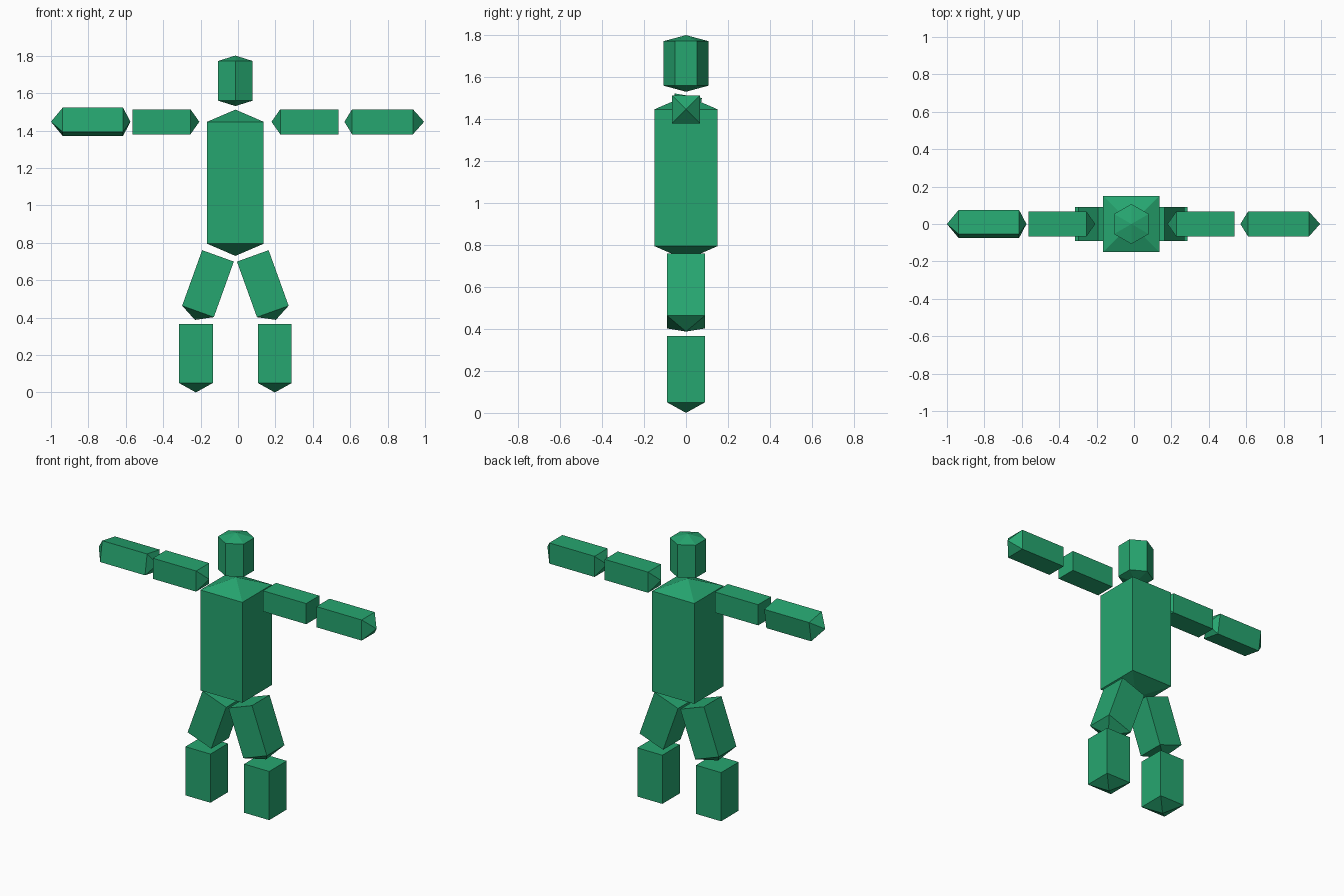
import bpy, bmesh, math
from mathutils import Vector

if "Cube" in bpy.data.objects:
    bpy.data.objects.remove(bpy.data.objects["Cube"])

green = bpy.data.materials.new("green")
green.diffuse_color = (0.0194, 0.381, 0.162, 1)
green.use_nodes = True
green.node_tree.nodes["Principled BSDF"].inputs["Base Color"].default_value = green.diffuse_color
MID = -0.014  # symmetry line of the body


def block(name, a, b, radius, cap_a=0, cap_b=0, sides=4, roll=0):
    """Prism from a to b; each end is flat or a pyramid of the given height."""
    a, b = Vector(a), Vector(b)
    d = (b - a).normalized()
    v = Vector((0, 1, 0))
    u = v.cross(d)
    bm = bmesh.new()
    rings = []
    for c in (a, b):
        ring = []
        for k in range(sides):
            t = 2 * math.pi * k / sides + roll
            ring.append(bm.verts.new(c + radius * (math.cos(t) * u + math.sin(t) * v)))
        rings.append(ring)
    for k in range(sides):
        n = (k + 1) % sides
        bm.faces.new((rings[0][k], rings[0][n], rings[1][n], rings[1][k]))
    for ring, tip, h in ((rings[0], a - d * cap_a, cap_a), (rings[1], b + d * cap_b, cap_b)):
        if h:
            p = bm.verts.new(tip)
            for k in range(sides):
                bm.faces.new((ring[k], ring[(k + 1) % sides], p))
        else:
            bm.faces.new(ring)
    bmesh.ops.recalc_face_normals(bm, faces=bm.faces)
    me = bpy.data.meshes.new(name)
    bm.to_mesh(me)
    bm.free()
    me.materials.append(green)
    ob = bpy.data.objects.new(name, me)
    bpy.context.collection.objects.link(ob)
    return ob


R2 = math.sqrt(2)
Q = math.pi / 4

# Torso and six-sided head
block("torso", (MID, 0, 0.795), (MID, 0, 1.447), 0.151 * R2, 0.065, 0.065, roll=Q)
block("head", (MID, 0, 1.56), (MID, 0, 1.772), 0.107, 0.029, 0.029, sides=6, roll=math.pi / 2)

# Upper arms and legs, mirrored about the body line
ARM_Z = 1.447
for s, side in ((-1, "left"), (1, "right")):
    block(side + "_upper_arm", (MID + s * 0.24, 0, ARM_Z), (MID + s * 0.551, 0, ARM_Z),
          0.067 * R2, 0.047, 0, roll=Q)
    block(side + "_thigh", (MID + s * 0.093, 0, 0.73), (MID + s * 0.2, 0, 0.433),
          0.09 * R2, 0, 0.048, roll=Q)
    block(side + "_shin", (MID + s * 0.211, 0, 0.366), (MID + s * 0.211, 0, 0.05),
          0.09 * R2, 0, 0.05, roll=Q)

# Forearms, one of them twisted slightly
block("left_forearm", (-0.615, 0, ARM_Z), (-0.937, 0, ARM_Z), 0.066 * R2, 0.04, 0.063,
      roll=Q + math.radians(9.5))
block("right_forearm", (0.61, 0, ARM_Z), (0.935, 0, ARM_Z), 0.067 * R2, 0.041, 0.06, roll=Q)
